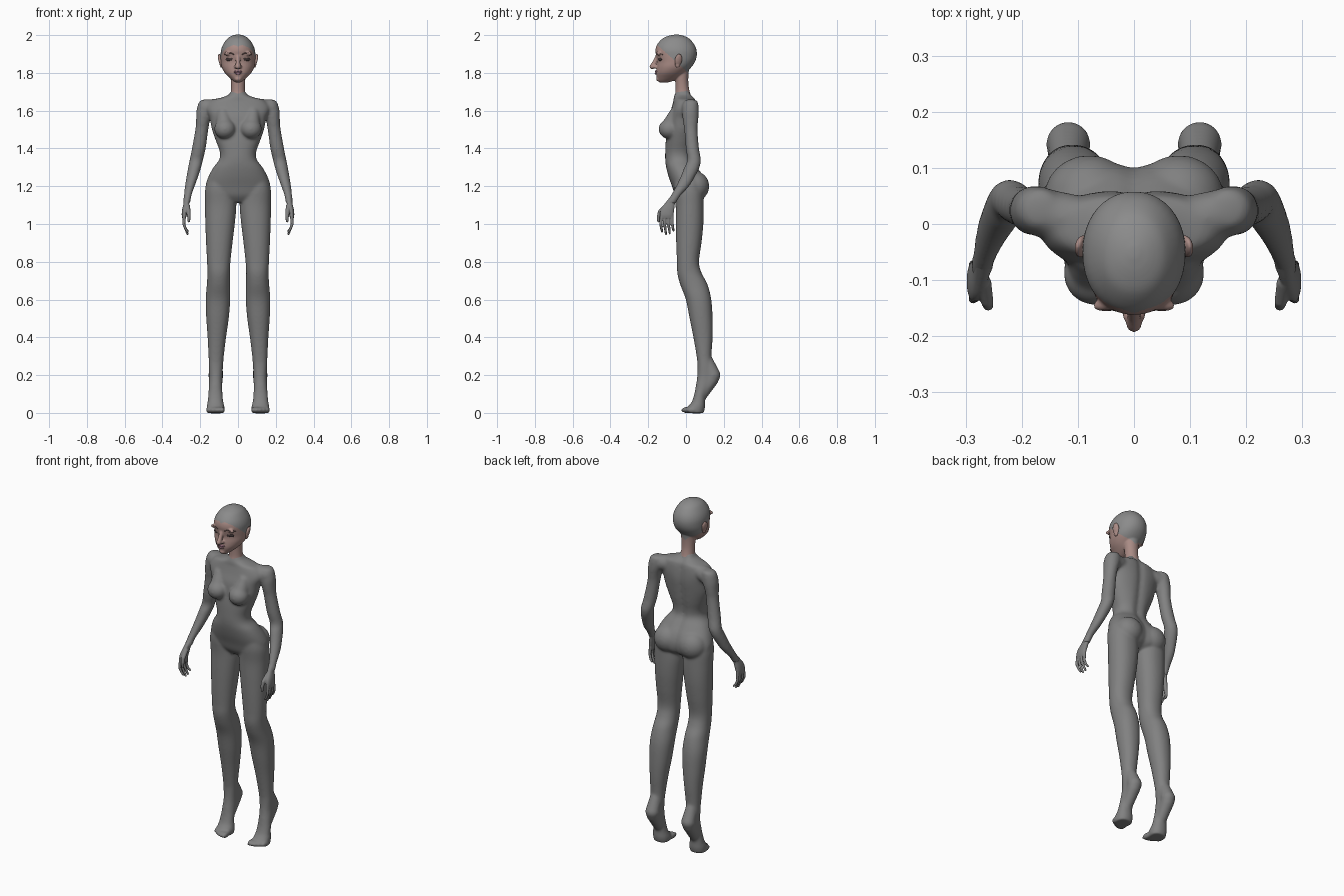
import bpy, bmesh, math
from mathutils import Vector, Matrix

SEG = 40


def skin_rings(bm, rings):
    """Bridge a list of point rings and cap both ends."""
    vr = [[bm.verts.new(p) for p in r] for r in rings]
    n = len(vr[0])
    for a, b in zip(vr, vr[1:]):
        for i in range(n):
            bm.faces.new((a[i], a[(i + 1) % n], b[(i + 1) % n], b[i]))
    bm.faces.new(vr[0])
    bm.faces.new(vr[-1])


def loft(bm, keys, side=1, n=2.0, groove=0.0):
    """Stack of rounded sections (z, x0, x1, y0, y1), splined between keys."""
    k = [Vector(v) for v in keys]
    k = [k[0]] + k + [k[-1]]
    secs = []
    for i in range(1, len(k) - 2):
        a, b, c, d = k[i - 1:i + 3]
        for j in range(5):
            t = j / 5
            secs.append(0.5 * (2 * b + (c - a) * t + (2 * a - 5 * b + 4 * c - d) * t * t
                               + (3 * b - a - 3 * c + d) * t ** 3))
    secs.append(k[-1])
    rings = []
    for z, x0, x1, y0, y1 in secs:
        ring = []
        for i in range(SEG):
            c, s = math.cos(2 * math.pi * i / SEG), math.sin(2 * math.pi * i / SEG)
            c, s = (math.copysign(abs(v) ** (2 / n), v) for v in (c, s))
            x = (x0 + x1) / 2 + c * (x1 - x0) / 2
            y = (y0 + y1) / 2 + s * (y1 - y0) / 2
            if s > 0:
                y -= groove * math.exp(-(x / 0.022) ** 2)
            ring.append((x * side, y, z))
        rings.append(ring)
    skin_rings(bm, rings)


def ball(bm, loc, size, rot=(0, 0, 0)):
    m = Matrix.Translation(loc)
    for ang, ax in zip(rot, "XYZ"):
        m = m @ Matrix.Rotation(ang, 4, ax)
    bmesh.ops.create_uvsphere(bm, u_segments=24, v_segments=16, radius=1,
                              matrix=m @ Matrix.Diagonal((*size, 1)))


def tube(bm, pts, radii):
    """Round limb through points, with a ball at each joint."""
    pts = [Vector(p) for p in pts]
    for p, r in zip(pts, radii):
        ball(bm, p, (r, r, r))
    for a, b, ra, rb in zip(pts, pts[1:], radii, radii[1:]):
        q = (b - a).to_track_quat('Z', 'Y')
        skin_rings(bm, [[p + q @ Vector((r * math.cos(i * math.pi / 8), r * math.sin(i * math.pi / 8), 0))
                         for i in range(16)] for p, r in ((a, ra), (b, rb))])


def finish(name, bm, voxel=0, smooth=4, mat=None):
    """Make the object; optionally fuse its parts by voxel remesh and smooth."""
    bmesh.ops.recalc_face_normals(bm, faces=bm.faces)
    me = bpy.data.meshes.new(name)
    bm.to_mesh(me)
    bm.free()
    ob = bpy.data.objects.new(name, me)
    bpy.context.collection.objects.link(ob)
    if voxel:
        r = ob.modifiers.new("fuse", 'REMESH')
        r.mode, r.voxel_size = 'VOXEL', voxel
        s = ob.modifiers.new("soften", 'SMOOTH')
        s.factor, s.iterations = 0.5, smooth
        dg = bpy.context.evaluated_depsgraph_get()
        me = bpy.data.meshes.new_from_object(ob.evaluated_get(dg))
        ob.modifiers.clear()
        ob.data = me
    me.polygons.foreach_set("use_smooth", [True] * len(me.polygons))
    if mat:
        me.materials.append(mat)
    return ob


def material(name, rgb):
    m = bpy.data.materials.new(name)
    m.diffuse_color = (*rgb, 1)
    return m


body_mat = material("body_grey", (0.22, 0.22, 0.22))
cap_mat = material("cap_grey", (0.26, 0.26, 0.26))
skin_mat = material("skin", (0.4, 0.26, 0.235))
dark_mat = material("eye_dark", (0.05, 0.035, 0.035))
brow_mat = material("brow", (0.13, 0.085, 0.08))
lip_mat = material("lips", (0.34, 0.17, 0.23))

# Torso
bm = bmesh.new()
loft(bm, [(z, -w, w, a, b) for z, w, a, b in (
    (1.71, .034, -.05, .02), (1.685, .05, -.06, .032), (1.67, .085, -.065, .044),
    (1.654, .14, -.066, .054), (1.61, .168, -.078, .06), (1.56, .15, -.094, .061),
    (1.50, .138, -.10, .054), (1.44, .117, -.107, .046), (1.38, .096, -.11, .036),
    (1.34, .1, -.11, .038), (1.30, .13, -.105, .063), (1.25, .157, -.092, .096),
    (1.20, .172, -.074, .11), (1.15, .162, -.057, .098), (1.115, .08, -.03, .05))],
    n=2.25, groove=.011)
for s in (1, -1):
    # Collarbone and shoulder mass
    tube(bm, [(s * .05, -.006, 1.625), (s * .17, .022, 1.614)], (.046, .044))
    # Bust and buttocks
    ball(bm, (s * .069, -.088, 1.503), (.057, .057, .053))
    tube(bm, [(s * .069, -.088, 1.505), (s * .08, -.055, 1.585)], (.05, .034))
    ball(bm, (s * .08, .05, 1.2), (.08, .073, .078))
    # Arms
    loft(bm, [(1.66, .15, .175, .01, .04), (1.648, .13, .205, -.01, .062), (1.60, .13, .22, -.02, .068),
              (1.55, .148, .222, -.017, .065), (1.50, .157, .226, -.009, .061), (1.40, .171, .244, -.001, .069),
              (1.34, .185, .256, .007, .079), (1.30, .195, .264, -.009, .072), (1.25, .211, .273, -.029, .047),
              (1.20, .229, .281, -.053, .017), (1.15, .246, .287, -.081, -.029), (1.11, .252, .291, -.107, -.053)], s)
    # Legs down to the raised heel and ball of the foot
    loft(bm, [(1.24, .05, .155, -.06, .07), (1.18, .02, .174, -.062, .09), (1.10, .009, .175, -.055, .094),
              (1.0, .017, .173, -.054, .092), (.90, .029, .169, -.052, .082), (.80, .04, .164, -.048, .069),
              (.74, .043, .162, -.046, .083), (.68, .042, .165, -.031, .114), (.60, .041, .171, -.001, .134),
              (.50, .049, .168, .019, .141), (.40, .063, .161, .039, .141), (.30, .075, .156, .056, .135),
              (.25, .079, .155, .061, .139), (.19, .082, .153, .059, .147), (.14, .083, .155, .051, .13),
              (.10, .082, .157, .044, .106), (.06, .078, .161, .031, .101), (.03, .071, .166, .01, .101),
              (-.002, .073, .163, .012, .094)], s, n=2.15)
    tube(bm, [(s * .117, .107, .29), (s * .117, .143, .2), (s * .118, .135, .175), (s * .118, .08, .09)],
         (.03, .04, .037, .03))
    # Toes
    for i in range(5):
        ball(bm, (s * (.082 + .0185 * i), .006 + .002 * i * i, .015), (.0125, .035, .017))
finish("body", bm, .006, 14, body_mat)

# Hands
bm = bmesh.new()
for s in (1, -1):
    loft(bm, [(1.15, .25, .284, -.078, -.034), (1.115, .257, .287, -.107, -.056), (1.08, .263, .295, -.132, -.062),
              (1.05, .27, .298, -.138, -.066), (1.03, .276, .295, -.132, -.072)], s, n=2.3)
    for i in range(4):
        y, tip = -.13 + .0185 * i, (.96, .947, .95, .965)[i]
        tube(bm, [(s * .284, y, 1.045), (s * .287, y - .004 + .002 * i, 1.0), (s * .278, y + .002 * i, .975),
                  (s * .267, y + .003 + .002 * i, tip)], (.0092, .0078, .007, .0058))
    tube(bm, [(s * .268, -.105, 1.095), (s * .262, -.137, 1.065), (s * .26, -.145, 1.04), (s * .26, -.146, 1.015)],
         (.014, .0115, .0095, .007))
finish("hands", bm, .003, 3, body_mat)

# Head and neck
bm = bmesh.new()
loft(bm, [(z, -w, w, a, b) for z, w, a, b in (
    (2.003, .008, -.06, -.04), (1.996, .033, -.092, -.012), (1.981, .057, -.125, .018), (1.95, .079, -.153, .044),
    (1.92, .09, -.162, .056), (1.89, .092, -.158, .057), (1.86, .091, -.152, .048), (1.83, .086, -.155, .028),
    (1.80, .07, -.157, -.002), (1.775, .046, -.154, -.03), (1.757, .025, -.147, -.07), (1.748, .01, -.138, -.10))],
    n=2.1)
loft(bm, [(z, -w, w, a, b) for z, w, a, b in (
    (1.84, .045, -.06, .02), (1.79, .041, -.06, .013), (1.74, .037, -.056, .013), (1.70, .038, -.056, .02),
    (1.67, .046, -.062, .03))])
tube(bm, [(0, -.149, 1.893), (0, -.166, 1.855), (0, -.179, 1.833)], (.011, .0125, .014))
for s in (1, -1):
    ball(bm, (s * .011, -.162, 1.832), (.01, .013, .009))
    ball(bm, (s * .04, -.138, 1.905), (.035, .014, .014), (0, s * .12, -s * .3))
ball(bm, (0, -.146, 1.768), (.018, .012, .013))
ball(bm, (0, -.153, 1.803), (.022, .01, .013))
head = finish("head", bm, .0035, 10, cap_mat)
head.data.materials.append(skin_mat)
for p in head.data.polygons:
    c = p.center
    hairline = 1.955 - .9 * (c.y + .16) - .014 * math.exp(-(c.x / .014) ** 2)
    p.material_index = int(1.69 < c.z < hairline)

# Ears
bm = bmesh.new()
for s in (1, -1):
    ball(bm, (s * .093, -.04, 1.868), (.01, .02, .034), (-.15, s * .2, s * .3))
    ball(bm, (s * .087, -.045, 1.843), (.01, .013, .016))
finish("ears", bm, .003, 4, skin_mat)


def on_face(x, z):
    hit, loc, nor, _ = head.ray_cast((x, -1, z), (0, 1, 0))
    return loc if hit else Vector((x, -.14, z))


# Eyes and brows
eyes, brows = bmesh.new(), bmesh.new()
for s in (1, -1):
    ball(eyes, on_face(s * .047, 1.872) + Vector((0, .002, 0)), (.021, .005, .009), (0, s * .1, s * .5))
    tube(brows, [on_face(s * x, z) + Vector((0, .001, 0)) for x, z in
                 ((.022, 1.898), (.038, 1.906), (.056, 1.906), (.07, 1.896))], (.0022, .0026, .0024, .0014))
finish("eyes", eyes, mat=dark_mat)
finish("brows", brows, mat=brow_mat)

# Lips
bm = bmesh.new()
for s in (1, -1):
    ball(bm, on_face(s * .008, 1.808) + Vector((0, .003, 0)), (.015, .007, .0055), (0, s * .15, s * .25))
ball(bm, on_face(0, 1.797) + Vector((0, .003, 0)), (.016, .0075, .006))
finish("lips", bm, mat=lip_mat)
